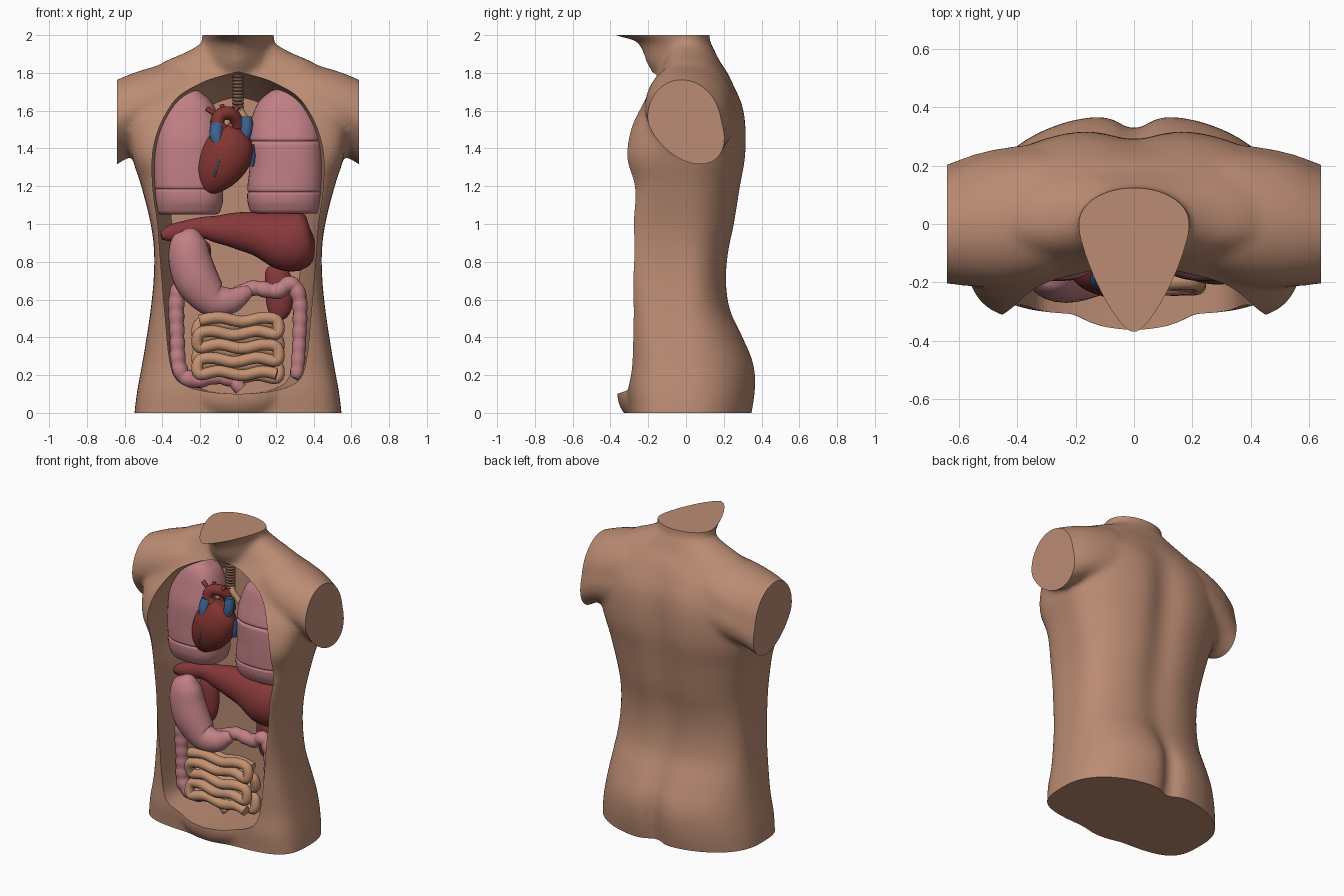
import bpy, bmesh, math
from mathutils import Vector

if "Cube" in bpy.data.objects:
    bpy.data.objects.remove(bpy.data.objects["Cube"])

def material(name, rgb):
    m = bpy.data.materials.new(name)
    m.diffuse_color = (*rgb, 1)
    m.use_nodes = True
    m.node_tree.nodes["Principled BSDF"].inputs["Base Color"].default_value = m.diffuse_color
    return m

SKIN = material("skin", (.50, .262, .172))
PINK = material("organ pink", (.53, .215, .235))
LIVER = material("liver red", (.245, .040, .043))
HEART = material("heart red", (.225, .035, .031))
BLUE = material("vein blue", (.043, .125, .28))
GUT = material("intestine tan", (.55, .285, .165))
WINDPIPE = material("windpipe brown", (.19, .095, .065))

def smooth(pts, k=8):
    """Catmull-Rom interpolation of tuples of any length."""
    p = [pts[0], *pts, pts[-1]]
    out = []
    for i in range(1, len(p) - 2):
        for s in range(k):
            t = s / k
            out.append(tuple(.5 * (2*b + (c-a)*t + (2*a-5*b+4*c-d)*t*t + (3*b-a-3*c+d)*t**3)
                             for a, b, c, d in zip(*p[i-1:i+3])))
    return out + [pts[-1]]

def skin_rings(bm, rings):
    """Bridge a list of closed rings and cap both ends."""
    vs = [[bm.verts.new(p) for p in r] for r in rings]
    n = len(vs[0])
    for a, b in zip(vs, vs[1:]):
        for i in range(n):
            bm.faces.new((a[i], a[(i+1) % n], b[(i+1) % n], b[i]))
    bm.faces.new(vs[0])
    bm.faces.new(vs[-1])

def shade(ob, angle=35):
    bpy.ops.object.select_all(action='DESELECT')
    ob.select_set(True)
    bpy.context.view_layer.objects.active = ob
    bpy.ops.object.shade_smooth_by_angle(angle=math.radians(angle))

def finish(bm, name, mat):
    bmesh.ops.recalc_face_normals(bm, faces=bm.faces)
    me = bpy.data.meshes.new(name)
    bm.to_mesh(me)
    bm.free()
    if mat:
        me.materials.append(mat)
    ob = bpy.data.objects.new(name, me)
    bpy.context.collection.objects.link(ob)
    if mat:
        shade(ob, 50)
    return ob

def section(z, cx, a, yf, yb, nf=2., nb=2.2, groove=0., cy=0., n=96):
    """Superellipse section: sharp cleft low down, soft spine groove above."""
    low = min(max((.52 - z) / .2, 0), 1)
    ring = []
    for i in range(n):
        t = 2 * math.pi * (i + .5) / n
        c, s = math.cos(t), math.sin(t)
        e = nb if s > 0 else nf
        x = a * math.copysign(abs(c) ** (2/e), c)
        y = abs(s) ** (2/e)
        if s > 0:
            dip = low * math.exp(-abs(x) / .045) + (1 - low) * math.exp(-(x / .11) ** 2)
            y = cy + (yb - cy) * y - groove * dip
        else:
            y = cy + (yf - cy) * y
        ring.append((cx + x, y, z))
    return ring

def tube(name, pts, mat, k=8, flat=1., ripple=None, n=16, dy=0.):
    """Sweep circles along (x, y, z, radius) points; ripple = (period, depth)."""
    pts = smooth(pts, k)
    P = [Vector(p[:3]) + Vector((0, dy, 0)) for p in pts]
    rings, dist = [], 0
    for i, p in enumerate(P):
        dist += (p - P[max(i-1, 0)]).length
        r = max(pts[i][3], .002)
        if ripple:
            r *= 1 - ripple[1] * (1 - abs(math.sin(math.pi * dist / ripple[0])))
        t = (P[min(i+1, len(P)-1)] - P[max(i-1, 0)]).normalized()
        u = Vector((0, 1, 0))
        u = (u - t * u.dot(t)).normalized()
        v = t.cross(u)
        rings.append([p + r * (math.cos(w) * u * flat + math.sin(w) * v)
                      for w in (2 * math.pi * j / n for j in range(n))])
    bm = bmesh.new()
    skin_rings(bm, rings)
    return finish(bm, name, mat)

# ---- Torso: trunk, neck, shoulder stubs and pubic mound fused by a remesh
bm = bmesh.new()
trunk = [(-.1, .55, -.30, .34, .09, 4), (0, .548, -.30, .36, .09, 4), (.12, .533, -.31, .378, .09, 4),
         (.25, .509, -.305, .372, .08, 4), (.4, .484, -.305, .315, .05, 4.5), (.55, .462, -.31, .245, .025, 5),
         (.7, .447, -.335, .225, .025, 5), (.85, .444, -.35, .238, .03, 5), (1.0, .462, -.345, .27, .035, 5),
         (1.2, .512, -.315, .302, .04, 5), (1.35, .56, -.34, .328, .045, 5), (1.5, .585, -.315, .33, .04, 4),
         (1.62, .585, -.25, .312, .03, 3.5), (1.72, .56, -.19, .268, .015, 3), (1.80, .48, -.145, .22, 0, 2.5),
         (1.86, .39, -.12, .18, 0, 2.2), (1.91, .275, -.11, .155, 0, 2), (1.95, .205, -.1, .135, 0, 2)]
skin_rings(bm, [section(z, 0, a, f, b, nf, 2.2, g) for z, a, f, b, g, nf in smooth(trunk, 5)])
neck = [(1.6, .2, -.10, .16), (1.75, .205, -.15, .175), (1.85, .197, -.21, .157), (1.92, .19, -.235, .137),
        (1.97, .19, -.275, .127), (2.0, .192, -.385, .125), (2.05, .192, -.45, .12)]
skin_rings(bm, [section(z, 0, a, f, b, 1.4, 2) for z, a, f, b in smooth(neck, 5)])
# shoulder rows: x, bottom z, top z, front y, back y
shoulder = [(.15, 1.45, 1.85, -.15, .23), (.3, 1.43, 1.865, -.19, .255), (.42, 1.40, 1.84, -.215, .25),
            (.54, 1.37, 1.805, -.215, .225), (.64, 1.315, 1.765, -.205, .187), (.74, 1.25, 1.72, -.19, .15)]
for s in (-1, 1):
    skin_rings(bm, [[(s * x, (f + b) / 2 + (b - f) / 2 * math.cos(t) - .05 * math.sin(t) + .035 * abs(math.sin(t)),
                      (z0 + z1) / 2 + (z1 - z0) / 2 * math.sin(t))
                     for t in (2 * math.pi * i / 48 for i in range(48))] for x, z0, z1, f, b in smooth(shoulder, 5)])
mound = bmesh.ops.create_uvsphere(bm, u_segments=32, v_segments=16, radius=1)["verts"]
for v in mound:
    v.co = (v.co.x * .24, -.25 + v.co.y * .115, .10 + v.co.z * .14)
body = finish(bm, "torso", SKIN)

# Cutters: trimming box and organ cavity
bm = bmesh.new()
bmesh.ops.create_cube(bm, size=1)
for v in bm.verts:
    v.co = (v.co.x * 1.28, v.co.y * 2, 1 + v.co.z * 2)
trim = finish(bm, "trim_cutter", None)

half = smooth([(0, .10), (.15, .11), (.27, .14), (.335, .19), (.365, .3), (.385, .5), (.41, .8), (.425, 1.0),
               (.447, 1.15), (.455, 1.3), (.445, 1.42), (.40, 1.55), (.32, 1.67), (.2, 1.75), (.1, 1.79),
               (0, 1.81)], 4)
outline = half + [(-x, z) for x, z in half[-2:0:-1]]
bm = bmesh.new()
skin_rings(bm, [[(x * k, y, .1 + (z - .1) * (1 - (1 - k) * .4)) for x, z in outline]
                for y, k in ((-.7, 1), (-.2, 1), (.0, .94), (.15, .8))])
cavity = finish(bm, "cavity_cutter", None)

rm = body.modifiers.new("fuse", 'REMESH')
rm.mode, rm.voxel_size = 'VOXEL', .014
sm = body.modifiers.new("soften", 'SMOOTH')
sm.factor, sm.iterations = .5, 20
for cutter, op in ((trim, 'INTERSECT'), (cavity, 'DIFFERENCE')):
    cutter.hide_render = True
    b = body.modifiers.new(cutter.name, 'BOOLEAN')
    b.operation, b.object, b.solver = op, cutter, 'EXACT'
mesh = bpy.data.meshes.new_from_object(body.evaluated_get(bpy.context.evaluated_depsgraph_get()))
body.modifiers.clear()
body.data = mesh
mesh.materials.clear()
mesh.materials.append(SKIN)
for c in (trim, cavity):
    bpy.data.objects.remove(c)
shade(body, 35)

# ---- Lungs: one profile, sliced into rounded lobes
profile = smooth([(1.05, .07, .43, -.16, .11), (1.12, .05, .445, -.19, .13), (1.2, .05, .45, -.195, .13),
                  (1.3, .06, .453, -.195, .13), (1.44, .055, .448, -.19, .13), (1.55, .07, .43, -.165, .11),
                  (1.64, .105, .39, -.14, .09), (1.69, .155, .345, -.11, .06), (1.71, .19, .30, -.08, .03),
                  (1.717, .24, .255, -.04, -.02)], 20)

def lobe(name, side, z0, z1):
    rings = []
    for z, x0, x1, f, b in profile:
        if z0 <= z <= z1:
            d = min(z - z0, z1 - z if z1 < 1.7 else 1, .02) / .02
            e = .02 * (1 - math.sqrt(1 - (1 - d) ** 2))
            x0 += .03 if side < 0 else 0
            rings.append(section(z, side * (x0 + x1) / 2, (x1 - x0) / 2 - e, f + e, b - e, 2.5, 2.5,
                                 cy=(f + b) / 2, n=48))
    bm = bmesh.new()
    skin_rings(bm, rings)
    finish(bm, name, PINK)

lobe("lung_a_upper_lobe", -1, 1.18, 1.8)
lobe("lung_a_lower_lobe", -1, 1.05, 1.19)
lobe("lung_b_upper_lobe", 1, 1.435, 1.8)
lobe("lung_b_middle_lobe", 1, 1.165, 1.44)
lobe("lung_b_lower_lobe", 1, 1.055, 1.175)

# ---- Heart and vessels
D = .04
tube("heart", [(.015, -.18, 1.505, .01), (.01, -.18, 1.49, .06), (-.015, -.185, 1.45, .11),
               (-.065, -.19, 1.36, .135), (-.125, -.19, 1.26, .11), (-.165, -.19, 1.19, .055),
               (-.18, -.19, 1.165, .005)], HEART, flat=.75, n=32, dy=D)
tube("aorta", [(-.04, -.2, 1.46, .035), (-.105, -.2, 1.52, .036), (-.095, -.19, 1.575, .036),
               (-.04, -.17, 1.585, .035), (-.005, -.14, 1.54, .032), (0, -.11, 1.45, .03)], HEART, dy=D)
for i, (x0, x1, z1) in enumerate(((-.10, -.165, 1.61), (-.075, -.085, 1.63), (-.04, .0, 1.62))):
    tube(f"aorta_branch_{i+1}", [(x0, -.18, 1.565, .014), ((x0+x1)/2, -.18, (1.57+z1)/2, .012),
                                 (x1, -.17, z1, .013)], HEART, dy=D)
tube("vena_cava", [(-.10, -.24, 1.42, .03), (-.115, -.23, 1.47, .036), (-.11, -.21, 1.525, .034)], BLUE, dy=D)
tube("pulmonary_vein_upper", [(.03, -.2, 1.45, .03), (.045, -.2, 1.5, .031), (.045, -.19, 1.565, .03)], BLUE, dy=D)
tube("pulmonary_vein_lower", [(.065, -.17, 1.31, .02), (.07, -.18, 1.36, .022), (.065, -.18, 1.42, .02)], BLUE, dy=D)
tube("coronary_vein", [(-.07, -.277, 1.41, .006), (-.10, -.284, 1.34, .006), (-.125, -.272, 1.25, .005)],
     BLUE, n=8, dy=D)
tube("coronary_artery", [(-.10, -.26, 1.42, .008), (-.15, -.243, 1.36, .008), (-.185, -.237, 1.28, .007)],
     HEART, n=8, dy=D)

# ---- Windpipe and bronchi
tube("windpipe", [(0, -.08, 1.81, .032), (0, -.08, 1.7, .032), (0, -.08, 1.6, .032)], WINDPIPE, k=50,
     ripple=(.018, .25), n=20)
for s in (-1, 1):
    tube("bronchus", [(0, -.08, 1.62, .022), (s * .03, -.09, 1.57, .02), (s * .10, -.08, 1.49, .018)], GUT)

# ---- Liver, kidneys, stomach
tube("liver", [(-.405, -.14, .935, .02), (-.35, -.13, .952, .045), (-.2, -.12, .98, .055), (-.1, -.12, .972, .075),
               (0, -.12, .965, .098), (.12, -.12, .945, .12), (.25, -.12, .912, .158), (.33, -.12, .915, .155),
               (.38, -.12, .92, .115), (.402, -.12, .925, .02)], LIVER, flat=.85, n=32, dy=.05)
for s, dz in ((-1, .13), (1, 0)):
    tube("kidney", [(s * .20, .0, .785 + dz, .005), (s * .2, .0, .76 + dz, .055), (s * .215, .0, .69 + dz, .072),
                    (s * .22, .0, .58 + dz, .07), (s * .215, .0, .51 + dz, .045), (s * .215, .0, .485 + dz, .005)],
         LIVER, flat=.7)
tube("stomach", [(-.275, -.15, .975, .008), (-.27, -.15, .955, .06), (-.265, -.15, .89, .10),
                 (-.25, -.15, .79, .115), (-.21, -.15, .69, .115), (-.13, -.15, .60, .092),
                 (-.04, -.15, .595, .07), (.03, -.14, .63, .045), (.06, -.13, .65, .03)],
     PINK, flat=.85, n=28, dy=-.02)

# ---- Large and small intestine
colon = [(.31, .185, .01), (.312, .205, .036), (.325, .4, .038), (.325, .6, .042), (.28, .68, .045), (.2, .645, .044),
         (.08, .66, .042), (-.05, .62, .038), (-.2, .62, .038), (-.29, .67, .042), (-.325, .6, .045),
         (-.322, .4, .041), (-.31, .23, .045), (-.24, .175, .046), (-.12, .19, .04), (-.03, .17, .038),
         (.015, .125, .036)]
tube("large_intestine", [(x, -.13, z, r) for x, z, r in colon], PINK, k=14, ripple=(.07, .13))
for layer, (y, side) in enumerate(((-.205, 1), (-.125, -1))):
    path = []
    for row in range(5):
        z, d = .495 - row * .071 - layer * .02, side if row % 2 == 0 else -side
        path += [(d * x, y + .01 * math.sin(row * 2 + x * 9), z + dz, .031)
                 for x, dz in ((-.205, -.006), (-.1, .01), (.02, -.012), (.13, .008), (.205, -.006))]
    tube(f"small_intestine_{layer+1}", path, GUT, k=6)
